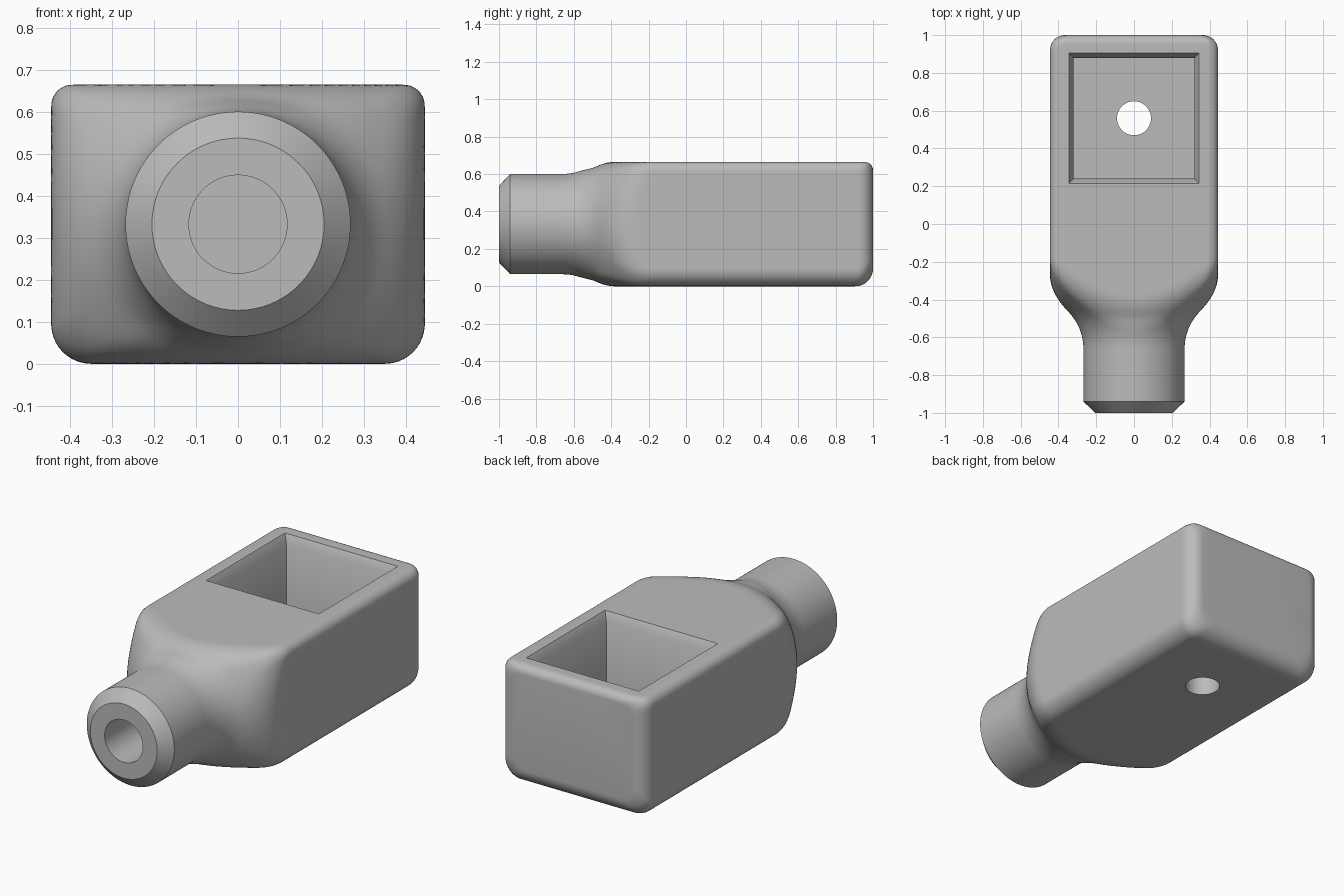
import bpy
import bmesh
from math import sin, cos, pi, sqrt, radians, hypot

if "Cube" in bpy.data.objects:
    bpy.data.objects.remove(bpy.data.objects["Cube"], do_unlink=True)

HALF_W, TOP = 0.445, 0.665
MID = TOP / 2
NECK_R, FLARE_R, FLARE_Y = 0.268, 0.28, -0.66
STEPS = 240

grey = bpy.data.materials.new("plain grey")
grey.use_nodes = True
colour = (0.5, 0.5, 0.5, 1)
grey.diffuse_color = colour
grey.node_tree.nodes["Principled BSDF"].inputs["Base Color"].default_value = colour


def loft(name, rings):
    """Closed solid skinned through rings of equal point count."""
    bm = bmesh.new()
    loops = [[bm.verts.new(p) for p in ring] for ring in rings]
    n = len(loops[0])
    for a, b in zip(loops, loops[1:]):
        for i in range(n):
            j = (i + 1) % n
            bm.faces.new((a[i], a[j], b[j], b[i]))
    bm.faces.new(loops[0])
    bm.faces.new(loops[-1])
    bmesh.ops.recalc_face_normals(bm, faces=bm.faces)
    mesh = bpy.data.meshes.new(name)
    bm.to_mesh(mesh)
    bm.free()
    mesh.materials.append(grey)
    obj = bpy.data.objects.new(name, mesh)
    bpy.context.collection.objects.link(obj)
    return obj


def inset(y, r):
    """Quarter-round shrink of radius r at the back end."""
    d = y - (1 - r)
    return r - sqrt(max(r * r - d * d, 0)) if d > 0 else 0


def box_reach(angle, y):
    """Distance from the axis to the rounded box section along a ray."""
    w = HALF_W - inset(y, 0.08)
    top, bottom = TOP - inset(y, 0.045), inset(y, 0.095)
    lo, hi = 0, 1
    for _ in range(24):
        d = (lo + hi) / 2
        x, z = abs(d * cos(angle)), MID + d * sin(angle)
        r = 0.05 if z > MID else 0.095
        over_x = x - (w - r)
        over_z = (z - top if z > MID else bottom - z) + r
        dist = hypot(max(over_x, 0), max(over_z, 0)) + min(max(over_x, over_z), 0) - r
        lo, hi = (d, hi) if dist < 0 else (lo, d)
    return lo


def flare(y):
    """Radius of the neck as it flares out at 45 degrees."""
    d = max(y - FLARE_Y, 0)
    knee = FLARE_R * sin(pi / 4)
    if d > knee:
        return NECK_R + FLARE_R - knee + d - knee
    return NECK_R + FLARE_R - sqrt(FLARE_R ** 2 - d * d)


def section(y):
    blend = 0.1 * min(max((y - FLARE_Y) / 0.16, 0.001), 1)
    ring = []
    for i in range(STEPS):
        a = 2 * pi * i / STEPS
        box, cone = box_reach(a, y), flare(y)
        h = max(blend - abs(box - cone), 0) / blend
        r = min(box, cone) - h * h * blend / 4
        ring.append((r * cos(a), y, MID + r * sin(a)))
    return ring


def circle(r, y):
    return [(r * cos(2 * pi * i / STEPS), y, MID + r * sin(2 * pi * i / STEPS))
            for i in range(STEPS)]


# Body: chamfered neck, flared shoulder, box with rounded back
ys = [FLARE_Y + 0.58 * i / 32 for i in range(33)]
ys += [0.9 + 0.1 * sin(pi / 2 * i / 10) for i in range(11)]
body = loft("body", [circle(0.205, -1), circle(NECK_R, -0.94)] + [section(y) for y in ys])


def rect(x, y0, y1, z):
    return [(-x, y0, z), (x, y0, z), (x, y1, z), (-x, y1, z)]


def cylinder(name, r, depth, location, rotation):
    bpy.ops.mesh.primitive_cylinder_add(vertices=64, radius=r, depth=depth,
                                        location=location, rotation=rotation)
    obj = bpy.context.object
    obj.name = name
    obj.data.materials.append(grey)
    return obj


# Cutters: pocket with bevelled rim, floor hole, blind neck bore
cutters = [
    loft("pocket_cutter", [rect(0.32, 0.24, 0.88, 0.11), rect(0.32, 0.24, 0.88, 0.62),
                           rect(0.345, 0.215, 0.905, TOP), rect(0.345, 0.215, 0.905, 0.8)]),
    cylinder("floor_hole_cutter", 0.09, 0.4, (0, 0.56, 0), (0, 0, 0)),
    cylinder("bore_cutter", 0.117, 1.0, (0, -0.9, MID), (radians(90), 0, 0)),
]
bpy.ops.object.select_all(action="DESELECT")
bpy.context.view_layer.objects.active = body
body.select_set(True)
for cutter in cutters:
    cutter.hide_render = True
    mod = body.modifiers.new("cut", "BOOLEAN")
    mod.operation, mod.solver, mod.object = "DIFFERENCE", "EXACT", cutter
    bpy.ops.object.modifier_apply(modifier=mod.name)
    bpy.data.objects.remove(cutter, do_unlink=True)

bpy.ops.object.shade_smooth_by_angle(angle=radians(30))
